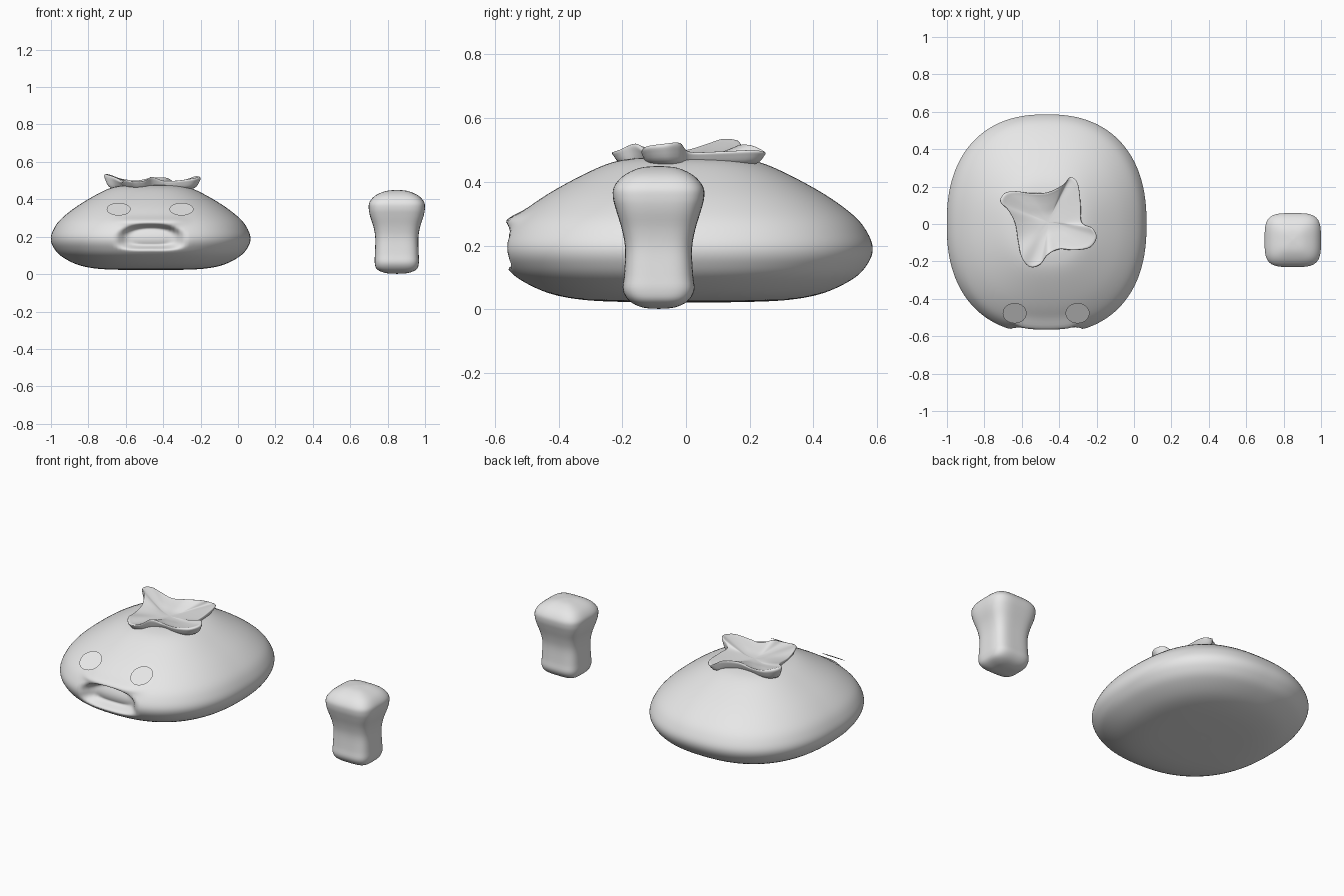
import bpy, bmesh, math
from mathutils import Vector

cube = bpy.data.objects.get("Cube")
if cube:
    bpy.data.objects.remove(cube, do_unlink=True)

grey = bpy.data.materials.new("plain grey")
grey.use_nodes = True
grey.diffuse_color = (0.8, 0.8, 0.8, 1)
grey.node_tree.nodes["Principled BSDF"].inputs["Base Color"].default_value = (0.8, 0.8, 0.8, 1)


def spline(pts, steps, closed=False):
    """Catmull-Rom curve through points of any dimension."""
    pts = [Vector(p) for p in pts]
    n = len(pts)
    pick = (lambda i: pts[i % n]) if closed else (lambda i: pts[min(max(i, 0), n - 1)])
    out = []
    for i in range(n if closed else n - 1):
        a, b, c, d = (pick(i + k) for k in (-1, 0, 1, 2))
        for s in range(steps):
            t = s / steps
            out.append(0.5 * (2 * b + (c - a) * t + (2 * a - 5 * b + 4 * c - d) * t * t
                              + (3 * b - a - 3 * c + d) * t ** 3))
    return out if closed else out + [pts[-1]]


def loft(name, rings, shape=None):
    """Skin closed rings of points, bottom to top, capping both ends."""
    bm = bmesh.new()
    rows = [[bm.verts.new(shape(Vector(p)) if shape else p) for p in ring] for ring in rings]
    n = len(rows[0])
    for lo, hi in zip(rows, rows[1:]):
        for i in range(n):
            j = (i + 1) % n
            bm.faces.new((lo[i], lo[j], hi[j], hi[i]))
    bm.faces.new(rows[0][::-1])
    bm.faces.new(rows[-1])
    return finish(name, bm)


def finish(name, bm):
    bmesh.ops.recalc_face_normals(bm, faces=bm.faces)
    for f in bm.faces:
        f.smooth = True
    mesh = bpy.data.meshes.new(name)
    bm.to_mesh(mesh)
    bm.free()
    mesh.materials.append(grey)
    ob = bpy.data.objects.new(name, mesh)
    bpy.context.collection.objects.link(ob)
    return ob


def rounded_ring(cx, cy, rx, ry, z, power, n):
    """Superellipse ring."""
    ring = []
    for i in range(n):
        a = 2 * math.pi * i / n
        c, s = math.cos(a), math.sin(a)
        r = (abs(c) ** power + abs(s) ** power) ** (-1 / power)
        ring.append((cx + rx * r * c, cy + ry * r * s, z))
    return ring


def smooth(t):
    t = min(max(t, 0), 1)
    return t * t * (3 - 2 * t)


# Body: plump bun with a mouth pressed into the front
CX = -0.467


def press_mouth(p):
    if p.y > -0.3:
        return p
    dx = (p.x - CX) / 0.2
    dz = (p.z - 0.2 + 0.02 * dx * dx) / 0.075
    dist = (abs(dx) ** 2.6 + abs(dz) ** 2.6) ** (1 / 2.6)
    # hollow with an overhanging upper lip
    p.y += 0.075 * smooth((1.0 - dist) / 0.45)
    lip = math.exp(-((p.z - 0.283) / 0.022) ** 2) * smooth((1.15 - abs(dx)) / 0.6)
    p.y -= 0.022 * lip
    return p


profile = [(0.02, 0.022), (0.3, 0.023), (0.55, 0.03), (0.74, 0.052), (0.9, 0.098), (0.975, 0.145),
           (1.0, 0.19), (0.975, 0.237), (0.91, 0.288), (0.78, 0.347), (0.62, 0.402), (0.45, 0.45),
           (0.33, 0.47), (0.2, 0.475), (0.02, 0.46)]
rings = [rounded_ring(CX, 0, 0.534 * r, 0.586 * r, z, 2.35, 160) for r, z in spline(profile, 7)]
loft("bun_body", rings, press_mouth)

# Twisted four-lobed frill on top: outline with rim heights
outline = [(-0.34, 0.25, 0.495), (-0.38, 0.21, 0.515), (-0.46, 0.17, 0.515), (-0.55, 0.165, 0.50),
           (-0.63, 0.175, 0.51), (-0.69, 0.165, 0.53), (-0.715, 0.12, 0.535), (-0.67, 0.07, 0.52),
           (-0.635, 0.0, 0.50), (-0.62, -0.09, 0.492), (-0.60, -0.18, 0.505), (-0.555, -0.23, 0.495),
           (-0.50, -0.215, 0.50), (-0.46, -0.165, 0.52), (-0.40, -0.135, 0.50), (-0.32, -0.14, 0.50),
           (-0.235, -0.125, 0.512), (-0.2, -0.07, 0.52), (-0.225, -0.02, 0.522), (-0.28, 0.01, 0.495),
           (-0.285, 0.1, 0.495), (-0.30, 0.215, 0.50)]
rim = spline(outline, 5, closed=True)
mid = Vector((-0.46, 0.01, 0))


def frill_ring(scale, z, follow):
    """Ring scaled from the centre; follow blends its height towards the rim."""
    return [(mid.x + (p.x - mid.x) * scale, mid.y + (p.y - mid.y) * scale,
             z + (p.z - z) * follow) for p in rim]


levels = [(0.66, 0.43, 0), (0.8, 0.448, 0.05), (0.92, 0.452, 0.25), (0.985, 0.46, 0.65),
          (1.0, 0.46, 0.9), (0.96, 0.46, 1.0), (0.85, 0.475, 0.8), (0.6, 0.48, 0.35),
          (0.3, 0.478, 0), (0.03, 0.475, 0)]
loft("top_frill", [frill_ring(s, z, f) for s, z, f in spline(levels, 3)])

# Eyes: thin flat discs tilted to lie along the brow
tilt = math.radians(32)
for side, x in (("right", -0.638), ("left", -0.302)):
    bm = bmesh.new()
    bmesh.ops.create_circle(bm, cap_ends=True, radius=0.064, segments=32)
    eye = finish(side + "_eye", bm)
    eye.location = (x, -0.477, 0.347)
    eye.rotation_euler = (tilt, 0, 0)

# Separate stubby stalk: flared, rounded-square post (half width x, half width y, z)
stalk = [(0.005, 0.005, 0.002), (0.06, 0.05, 0.006), (0.105, 0.09, 0.025), (0.118, 0.112, 0.06),
         (0.117, 0.108, 0.11), (0.115, 0.105, 0.19), (0.124, 0.115, 0.25), (0.143, 0.133, 0.31),
         (0.15, 0.143, 0.35), (0.146, 0.14, 0.385), (0.115, 0.11, 0.42), (0.06, 0.06, 0.444),
         (0.005, 0.005, 0.45)]
loft("stalk", [rounded_ring(0.849, -0.086, rx, ry, z, 3.8, 64) for rx, ry, z in spline(stalk, 4)])
